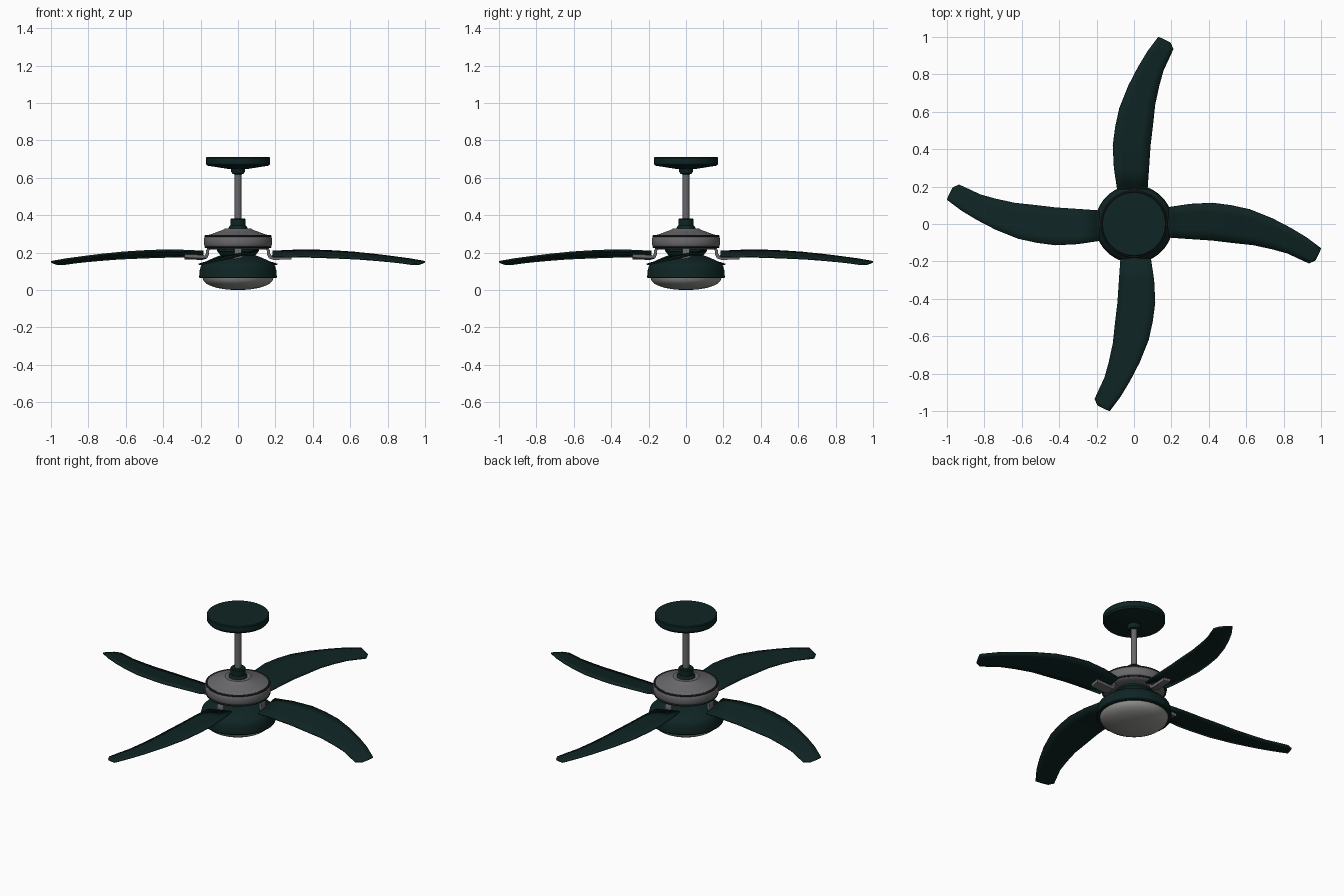
import bpy, bmesh, math
from mathutils import Vector

if "Cube" in bpy.data.objects:
    bpy.data.objects.remove(bpy.data.objects["Cube"])


def material(name, rgb):
    m = bpy.data.materials.new(name)
    m.diffuse_color = (*rgb, 1)
    m.use_nodes = True
    m.node_tree.nodes["Principled BSDF"].inputs["Base Color"].default_value = m.diffuse_color
    return m


TEAL = material("dark teal", (0.0045, 0.018, 0.017))
STEEL = material("grey metal", (0.14, 0.14, 0.147))
DARK = material("dark grey trim", (0.02, 0.022, 0.023))
GLASS = material("frosted glass", (0.30, 0.30, 0.29))


def finish(name, bm, mat):
    bmesh.ops.remove_doubles(bm, verts=bm.verts, dist=1e-5)
    bmesh.ops.recalc_face_normals(bm, faces=bm.faces)
    me = bpy.data.meshes.new(name)
    bm.to_mesh(me)
    bm.free()
    me.materials.append(mat)
    ob = bpy.data.objects.new(name, me)
    bpy.context.collection.objects.link(ob)
    return ob


def lathe(name, profile, mat, n=64):
    """Spin an (r, z) profile about the z axis."""
    bm = bmesh.new()
    vs = [bm.verts.new((r, 0, z)) for r, z in profile]
    es = [bm.edges.new(p) for p in zip(vs, vs[1:])]
    bmesh.ops.spin(bm, geom=vs + es, cent=(0, 0, 0), axis=(0, 0, 1),
                   angle=2 * math.pi, steps=n)
    return finish(name, bm, mat)


def ring(name, r, z, minor, mat):
    pts = [(r + minor * math.cos(a * math.pi / 4), z + minor * math.sin(a * math.pi / 4))
           for a in range(9)]
    return lathe(name, pts, mat)


# Ceiling mount and down rod
lathe("ceiling_canopy", [(0, .71), (.168, .71), (.172, .705), (.172, .675), (.164, .665),
                         (.10, .655), (.045, .646), (0, .646)], TEAL)
lathe("canopy_ball", [(0, .65), (.038, .648), (.038, .635), (.030, .622), (.02, .618), (0, .618)], TEAL, 32)
lathe("down_rod", [(0, .63), (.018, .63), (.018, .34), (0, .34)], STEEL, 32)
lathe("rod_collar", [(0, .383), (.037, .383), (.041, .378), (.041, .345), (.05, .335),
                     (.052, .322), (0, .322)], TEAL, 32)

# Motor housing with trim rings
lathe("motor_housing", [(0, .328), (.072, .328), (.08, .322), (.11, .311), (.145, .298),
                        (.17, .291), (.178, .285), (.182, .275), (.182, .245), (.178, .235),
                        (.168, .225), (.155, .218), (.10, .216), (0, .216)], STEEL)
ring("upper_trim_ring", .174, .288, .006, DARK)
ring("lower_trim_ring", .174, .229, .005, DARK)
lathe("motor_neck", [(0, .222), (.108, .222), (.108, .205), (.09, .18), (.09, .165), (0, .165)], TEAL, 48)

# Light kit
lathe("light_housing", [(0, .188), (.085, .188), (.11, .18), (.15, .163), (.18, .147),
                        (.198, .13), (.205, .105), (.208, .068), (.204, .063), (.185, .063), (0, .066)], TEAL)
lathe("light_bowl", [(.19, .066), (.184, .05), (.168, .034), (.145, .022), (.11, .011),
                     (.07, .004), (.035, .001), (0, 0)], GLASS)

# Blade outline: (outer x, outer y, inner x, inner y, centre z) per station
BLADE = [(.185, .09, .185, -.072, .192), (.30, .107, .30, -.08, .195),
         (.42, .113, .42, -.088, .194), (.52, .10, .52, -.10, .190),
         (.62, .078, .64, -.113, .184), (.74, .03, .74, -.135, .174),
         (.84, -.022, .82, -.157, .164), (.92, -.07, .88, -.185, .155),
         (1.0, -.13, .935, -.21, .144), (.99, -.155, .97, -.195, .142)]
PITCH = .18


def blade(name):
    bm = bmesh.new()
    rows = []
    for ux, uy, lx, ly, z in BLADE:
        mid = (uy + ly) / 2
        row = []
        for k in range(5):
            t = k / 4
            y = uy + (ly - uy) * t
            row.append(bm.verts.new((ux + (lx - ux) * t, y, z + PITCH * (y - mid))))
        rows.append(row)
    for a, b in zip(rows, rows[1:]):
        for k in range(4):
            bm.faces.new((a[k], a[k + 1], b[k + 1], b[k]))
    ob = finish(name, bm, TEAL)
    s = ob.modifiers.new("thickness", 'SOLIDIFY')
    s.thickness = .008
    s.offset = 0
    return ob


# Bracket arm: (x, z, thickness direction x, z, half width, pitch share)
ARM = [(.135, .228, 0, 1, .02, 0), (.152, .225, .7, .7, .02, 0),
       (.163, .21, 1, 0, .02, 0), (.163, .192, 1, 0, .02, 0),
       (.172, .177, .7, .7, .022, .5), (.19, .174, 0, 1, .025, 1), (.285, .178, 0, 1, .025, 1)]


def bracket(name):
    bm = bmesh.new()
    loops = []
    for x, z, dx, dz, w, p in ARM:
        d = Vector((dx, 0, dz)) * .009
        loops.append([bm.verts.new(Vector((x, s * w, z + p * PITCH * s * w)) + d * t)
                      for s, t in ((-1, -1), (1, -1), (1, 1), (-1, 1))])
    for a, b in zip(loops, loops[1:]):
        for k in range(4):
            j = (k + 1) % 4
            bm.faces.new((a[k], a[j], b[j], b[k]))
    bm.faces.new(loops[0])
    bm.faces.new(loops[-1])
    return finish(name, bm, STEEL)


# Four blades with their brackets
for i in range(4):
    for ob in (blade(f"blade_{i + 1}"), bracket(f"blade_bracket_{i + 1}")):
        ob.rotation_euler.z = i * math.pi / 2

# Smooth shading with sharp edges kept
for ob in bpy.context.collection.objects:
    ob.select_set(True)
    bpy.context.view_layer.objects.active = ob
bpy.ops.object.shade_smooth_by_angle(angle=math.radians(35))
